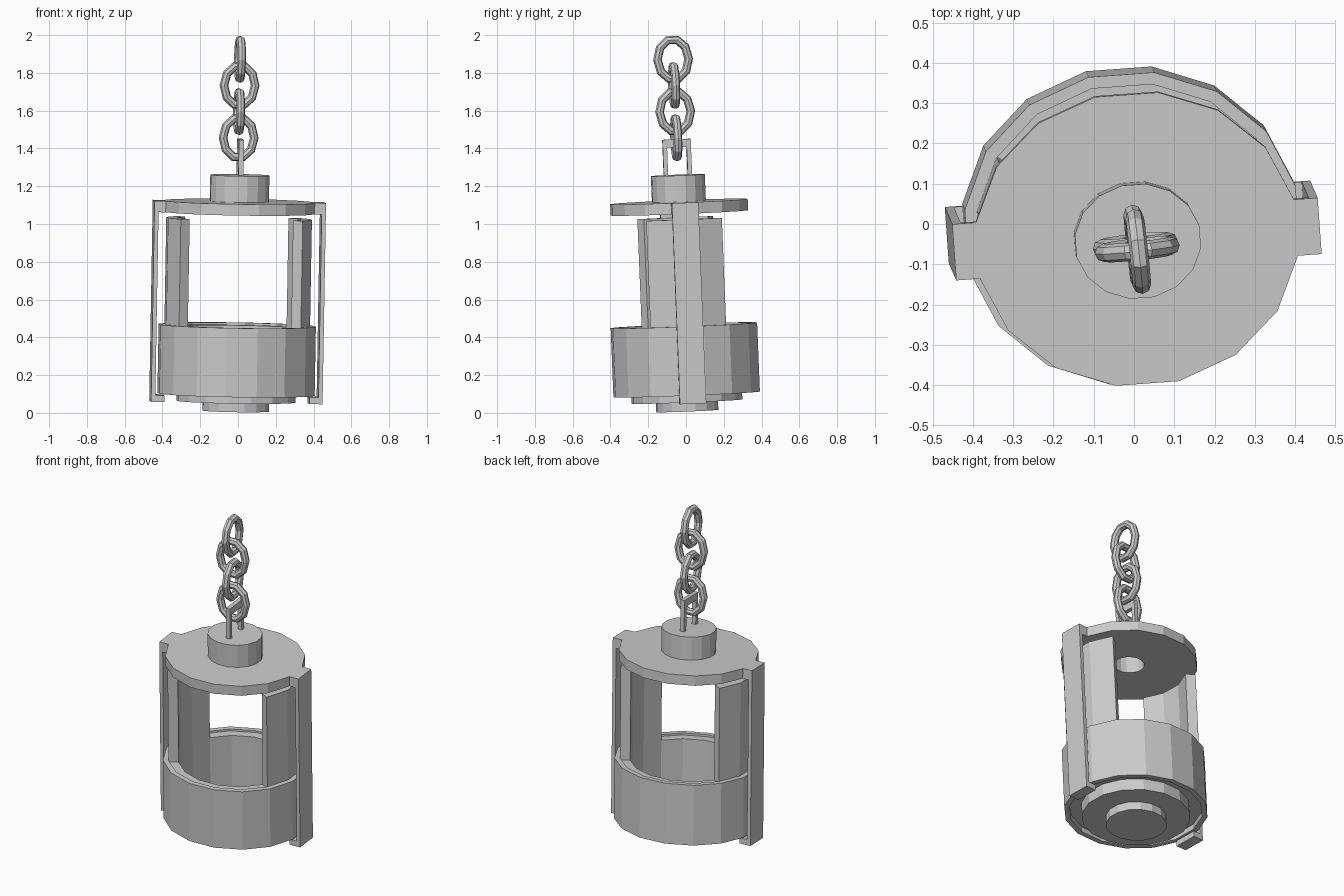
import bpy, bmesh, math
from mathutils import Matrix, Vector

if "Cube" in bpy.data.objects:
    bpy.data.objects.remove(bpy.data.objects["Cube"])

SIDES = 16
STEP = 2 * math.pi / SIDES
# whole lantern hangs slightly crooked
TILT = (Matrix.Translation((-0.012, 0.007, 0.01)) @ Matrix.Rotation(math.radians(2.3), 4, 'X')
        @ Matrix.Rotation(math.radians(1.0), 4, 'Y') @ Matrix.Rotation(math.radians(4.1), 4, 'Z'))


def finish(name, bm, local=Matrix.Identity(4)):
    bmesh.ops.recalc_face_normals(bm, faces=bm.faces)
    me = bpy.data.meshes.new(name)
    bm.to_mesh(me)
    bm.free()
    ob = bpy.data.objects.new(name, me)
    bpy.context.collection.objects.link(ob)
    ob.matrix_world = TILT @ local
    return ob


def lathe(name, profile, ky=0.93, start=0.5, count=SIDES, closed=True):
    """Sweep a profile of (radius, z) round the axis, squashed in y; an arc gets end caps."""
    bm = bmesh.new()
    full = count == SIDES
    rings = []
    for i in range(count if full else count + 1):
        a = (start + i) * STEP
        rings.append([bm.verts.new((r * math.cos(a), r * ky * math.sin(a), z)) for r, z in profile])
    n = len(profile)
    for i in range(count):
        p, q = rings[i], rings[(i + 1) % len(rings)]
        for j in range(n if closed else n - 1):
            k = (j + 1) % n
            bm.faces.new((p[j], q[j], q[k], p[k]))
    if not full:
        bm.faces.new(rings[0])
        bm.faces.new(rings[-1])
    elif not closed:
        bm.faces.new([r[0] for r in rings])
        bm.faces.new([r[-1] for r in rings])
    return finish(name, bm)


def plate(name, outline, half_width, axis):
    """Extrude an outline of (side, z) across the other horizontal axis."""
    bm = bmesh.new()
    def at(s, z, w):
        return (s, w, z) if axis == 'X' else (w, s, z)
    f = [bm.verts.new(at(s, z, -half_width)) for s, z in outline]
    b = [bm.verts.new(at(s, z, half_width)) for s, z in outline]
    bm.faces.new(f)
    bm.faces.new(b)
    for i in range(len(f)):
        k = (i + 1) % len(f)
        bm.faces.new((f[i], f[k], b[k], b[i]))
    return finish(name, bm)


def link(name, z, turn, a=0.083, b=0.107, tube=0.023, segs=10, around=8):
    bm = bmesh.new()
    rings = []
    for i in range(segs):
        t = 2 * math.pi * (i + 0.5) / segs
        c = Vector((a * math.sin(t), 0, b * math.cos(t)))
        n = Vector((b * math.sin(t), 0, a * math.cos(t))).normalized()
        rings.append([bm.verts.new(c + tube * (n * math.cos(u) + Vector((0, math.sin(u), 0))))
                      for u in (2 * math.pi * j / around for j in range(around))])
    for i in range(segs):
        p, q = rings[i], rings[(i + 1) % segs]
        for j in range(around):
            k = (j + 1) % around
            bm.faces.new((p[j], q[j], q[k], p[k]))
    finish(name, bm, Matrix.Translation((-0.01, 0, z)) @ Matrix.Rotation(math.radians(turn), 4, 'Z'))


# base: outer shell with inner wall and floor, open recess below
lathe("base_cup", [(0.178, 0), (0.178, 0.05), (0.318, 0.05), (0.318, 0.12), (0.388, 0.12),
                   (0.388, 0.088), (0.42, 0.088), (0.42, 0.454), (0.388, 0.454), (0.388, 0.442),
                   (0.33, 0.442), (0.33, 0.12)], closed=False)

# roof disc with raised hollow cap
lathe("roof", [(0.09, 1.05), (0.403, 1.05), (0.403, 1.11), (0.158, 1.11), (0.158, 1.25),
               (0.09, 1.25)], ky=0.91)
lathe("cap_lid", [(0.09, 1.23), (0.09, 1.25)], ky=0.91, closed=False)

# curved uprights and side clasps, left and right
for side, s, start in (("right", 1, -1.5), ("left", -1, 6.5)):
    lathe(side + "_upright", [(0.33, 0.43), (0.389, 0.43), (0.389, 1.02), (0.33, 1.02)],
          start=start, count=3)
    plate(side + "_clasp", [(s * x, z) for x, z in (
        (0.395, 1.11), (0.455, 1.11), (0.455, 0.045), (0.385, 0.045), (0.385, 0.08),
        (0.433, 0.08), (0.433, 1.05), (0.395, 1.05))], 0.07, 'X')

# square handle on the cap
plate("handle", [(-0.075, 1.24), (-0.075, 1.44), (0.075, 1.44), (0.075, 1.24),
                 (0.052, 1.24), (0.052, 1.397), (-0.052, 1.397), (-0.052, 1.24)], 0.013, 'Y')

# chain of crossing links
for i in range(4):
    link("chain_link_%d" % (i + 1), 1.448 + 0.1385 * i, (2 if i % 2 == 0 else 92))
